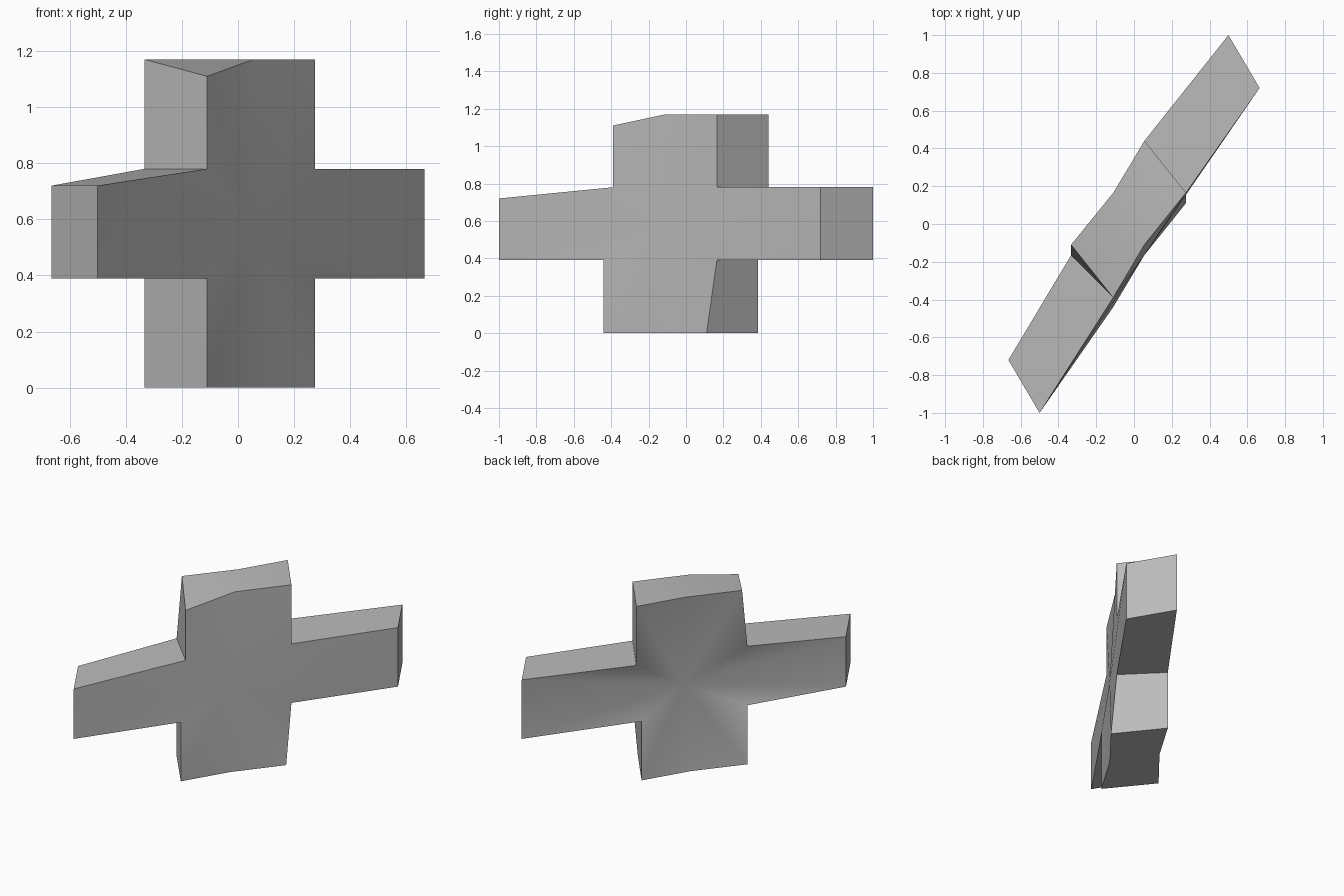
import bpy, bmesh

cube = bpy.data.objects.get("Cube")
if cube:
    bpy.data.objects.remove(cube, do_unlink=True)

# One flat colour
mat = bpy.data.materials.new("plain_grey")
mat.use_nodes = True
grey = (0.5, 0.5, 0.5, 1)
mat.diffuse_color = grey
mat.node_tree.nodes["Principled BSDF"].inputs["Base Color"].default_value = grey

# Levels shared by the arms
LOW, HIGH, TOP = 0.39, 0.78, 1.17

# Front and back outlines of the cross, in matching order
front = [(-0.5, -1, LOW), (-0.11, -0.44, LOW), (-0.11, -0.44, 0), (0.055, -0.165, 0),
         (0.275, 0.11, 0), (0.275, 0.165, LOW), (0.665, 0.72, LOW), (0.665, 0.72, HIGH),
         (0.275, 0.165, HIGH), (0.275, 0.165, TOP), (0.055, -0.11, TOP),
         (-0.11, -0.39, 1.11), (-0.11, -0.39, HIGH), (-0.5, -1, 0.72)]
back = [(-0.665, -0.72, LOW), (-0.333, -0.165, LOW), (-0.333, -0.165, 0), (-0.11, 0.11, 0),
        (0.055, 0.385, 0), (0.055, 0.385, LOW), (0.5, 1, LOW), (0.5, 1, HIGH),
        (0.055, 0.44, HIGH), (0.055, 0.44, TOP), (-0.11, 0.165, TOP),
        (-0.333, -0.11, TOP), (-0.333, -0.165, HIGH), (-0.665, -0.72, 0.72)]

bm = bmesh.new()


def fan(outline, centre):
    """Fill an outline with triangles around a centre point."""
    ring = [bm.verts.new(p) for p in outline]
    hub = bm.verts.new(centre)
    for a, b in zip(ring, ring[1:] + ring[:1]):
        bm.faces.new((hub, a, b))
    return ring


# Broad faces, the back one slightly sunken at its middle
front_ring = fan(front, (0.055, -0.165, 0.56))
back_ring = fan(back, (-0.055, 0.11, 0.56))

# Walls joining the two outlines
n = len(front_ring)
for i in range(n):
    j = (i + 1) % n
    bm.faces.new((front_ring[i], back_ring[i], back_ring[j], front_ring[j]))
bmesh.ops.recalc_face_normals(bm, faces=bm.faces[:])

mesh = bpy.data.meshes.new("cross_block")
bm.to_mesh(mesh)
bm.free()
mesh.materials.append(mat)
block = bpy.data.objects.new("cross_block", mesh)
bpy.context.collection.objects.link(block)

# Smooth broad faces with crisp rims
bpy.ops.object.select_all(action="DESELECT")
block.select_set(True)
bpy.context.view_layer.objects.active = block
bpy.ops.object.shade_smooth_by_angle(angle=0.6)
